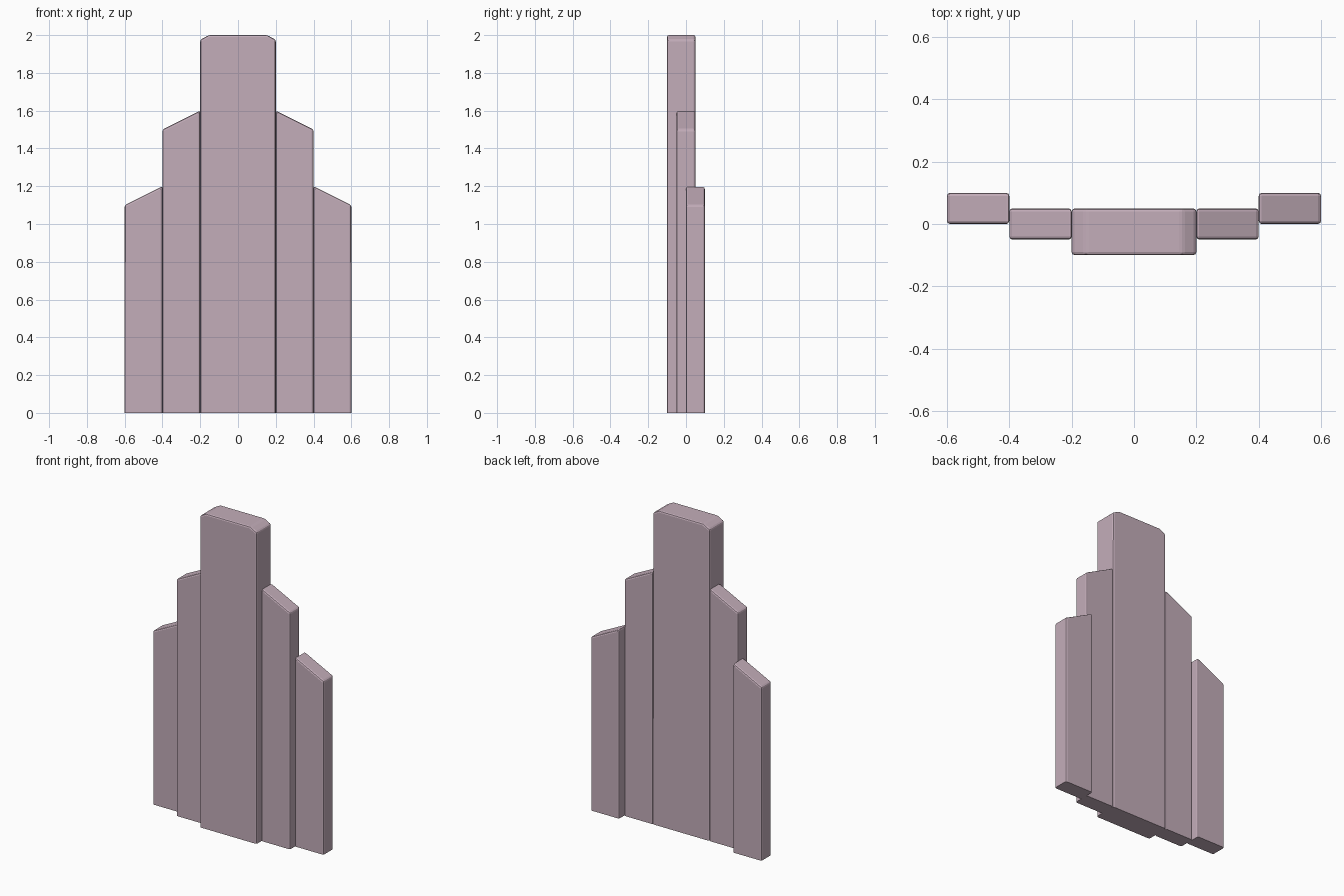
import bpy
import bmesh

cube = bpy.data.objects.get("Cube")
if cube:
    bpy.data.objects.remove(cube, do_unlink=True)

# Single dusty pink finish
pink = bpy.data.materials.new("dusty_pink")
pink.use_nodes = True
colour = (0.55, 0.42, 0.49, 1)
pink.diffuse_color = colour
pink.node_tree.nodes["Principled BSDF"].inputs["Base Color"].default_value = colour


def slab(name, outline, front, back, bevel=0.01):
    """Upright slab: an x-z outline extruded in y, edges softened except at the foot."""
    bm = bmesh.new()
    face = bm.faces.new([bm.verts.new((x, front, z)) for x, z in outline])
    extruded = bmesh.ops.extrude_face_region(bm, geom=[face])["geom"]
    moved = [v for v in extruded if isinstance(v, bmesh.types.BMVert)]
    bmesh.ops.translate(bm, verts=moved, vec=(0, back - front, 0))
    bmesh.ops.recalc_face_normals(bm, faces=bm.faces)
    edges = [e for e in bm.edges if max(v.co.z for v in e.verts) > 0.001]
    bmesh.ops.bevel(bm, geom=edges, offset=bevel, segments=2, profile=0.5,
                    affect="EDGES", clamp_overlap=True)
    mesh = bpy.data.meshes.new(name)
    bm.to_mesh(mesh)
    bm.free()
    mesh.materials.append(pink)
    obj = bpy.data.objects.new(name, mesh)
    bpy.context.collection.objects.link(obj)
    return obj


# Tall centre slab with clipped shoulders
slab("centre_slab",
     [(-0.2, 0), (0.2, 0), (0.2, 1.975), (0.155, 2), (-0.155, 2), (-0.2, 1.975)],
     -0.1, 0.05)

# Stepped side slabs with tops sloping down and outward
for side, s in (("left", 1), ("right", -1)):
    for part, inner, top, front in (("inner", 0.2, 1.6, -0.05), ("outer", 0.4, 1.2, 0)):
        outer = inner + 0.2
        slab(f"{side}_{part}_slab",
             [(s * inner, 0), (s * outer, 0), (s * outer, top - 0.1), (s * inner, top)],
             front, front + 0.1)
